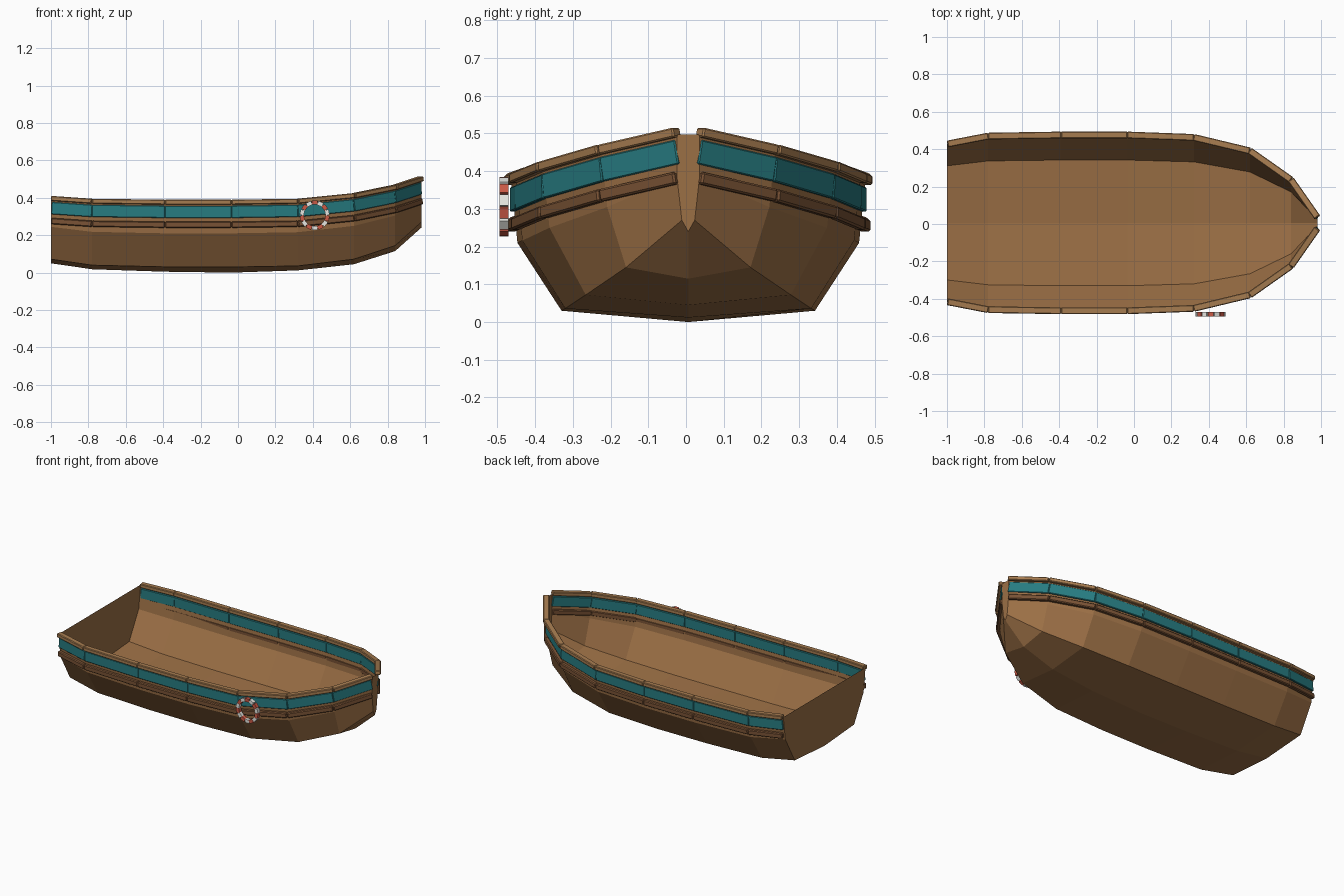
import bpy, bmesh, math
from mathutils import Matrix, Vector

if "Cube" in bpy.data.objects:
    bpy.data.objects.remove(bpy.data.objects["Cube"])

YC = 0.006  # centreline; the life ring widens one side


def material(name, rgb):
    m = bpy.data.materials.new(name)
    m.diffuse_color = (*rgb, 1)
    m.use_nodes = True
    m.node_tree.nodes["Principled BSDF"].inputs["Base Color"].default_value = m.diffuse_color
    return m


WOOD = material("hull_wood", (0.33, 0.16, 0.06))
RAIL = material("rail_wood", (0.38, 0.20, 0.08))
DARK = material("dark_wood", (0.19, 0.085, 0.035))
TEAL = material("teal_paint", (0.02, 0.20, 0.22))
RED = material("ring_red", (0.6, 0.10, 0.06))
WHITE = material("ring_white", (0.8, 0.8, 0.76))


def finish(name, bm, mats):
    me = bpy.data.meshes.new(name)
    bm.to_mesh(me)
    bm.free()
    for m in mats:
        me.materials.append(m)
    ob = bpy.data.objects.new(name, me)
    bpy.context.collection.objects.link(ob)
    return ob


def add_box(bm, matrix, size, mat=0):
    r = bmesh.ops.create_cube(bm, size=1, matrix=matrix @ Matrix.Diagonal((*size, 1)))
    for f in {f for v in r["verts"] for f in v.link_faces}:
        f.material_index = mat


# Stations: x, keel z, chine (y, z), knuckle (y, z), sheer (y, z)
STATIONS = [
    (-1.00, .050, (.305, .072), (.402, .245), (.422, .397)),
    (-.78, .018, (.331, .040), (.445, .218), (.464, .382)),
    (-.39, .005, (.336, .031), (.453, .210), (.470, .377)),
    (-.035, .000, (.336, .030), (.453, .210), (.470, .377)),
    (.32, .012, (.326, .036), (.440, .216), (.457, .382)),
    (.62, .045, (.272, .072), (.368, .250), (.385, .412)),
    (.84, .115, (.165, .145), (.215, .305), (.230, .457)),
    (.98, .240, (.017, .270), (.030, .385), (.030, .497)),
]

# Open hull shell with flat transom and stem
bm = bmesh.new()
rows = []
for x, keel, *side in STATIONS:
    pts = [(-y, z) for y, z in reversed(side)] + [(0, keel)] + side
    rows.append([bm.verts.new((x, y + YC, z)) for y, z in pts])
for a, b in zip(rows, rows[1:]):
    for i in range(6):
        bm.faces.new((a[i], a[i + 1], b[i + 1], b[i]))
bm.faces.new(rows[0])
bm.faces.new(rows[-1])
bmesh.ops.recalc_face_normals(bm, faces=bm.faces)
finish("hull", bm, [WOOD])


# Bands of straight planks that follow the sheer line on both sides
def band(name, mat, drop, width, height, out, bevel):
    bm = bmesh.new()
    path = [Vector((s[0], s[4][0], s[4][1] - drop)) for s in STATIONS]
    path[0].x += .003
    path[-1].z += .006
    for a, b in zip(path, path[1:]):
        d = (b - a).normalized()
        n = Vector((-d.y, d.x, 0)).normalized()
        up = d.cross(n)
        c = (a + b) / 2 + n * out
        for s in (1, -1):
            m = Matrix([(d.x, n.x, up.x, c.x),
                        (s * d.y, s * n.y, s * up.y, s * c.y + YC),
                        (d.z, n.z, up.z, c.z),
                        (0, 0, 0, 1)])
            add_box(bm, m, ((b - a).length, width, height))
    bmesh.ops.recalc_face_normals(bm, faces=bm.faces)
    ob = finish(name, bm, [mat])
    mod = ob.modifiers.new("bevel", "BEVEL")
    mod.width = bevel
    mod.segments = 1


band("top_rail", RAIL, 0, .036, .026, 0, .004)
band("painted_band", TEAL, .052, .014, .065, -.004, .003)
band("rubbing_strake", DARK, .121, .026, .033, 0, .005)

# Life ring of alternating red and white blocks
bm = bmesh.new()
COUNT = 14
for i in range(COUNT):
    m = (Matrix.Translation((.41, -.483, .306))
         @ Matrix.Rotation(math.tau * i / COUNT, 4, 'Y')
         @ Matrix.Translation((0, 0, .068)))
    add_box(bm, m, (.029, .024, .022), i % 2)
finish("life_ring", bm, [RED, WHITE])
